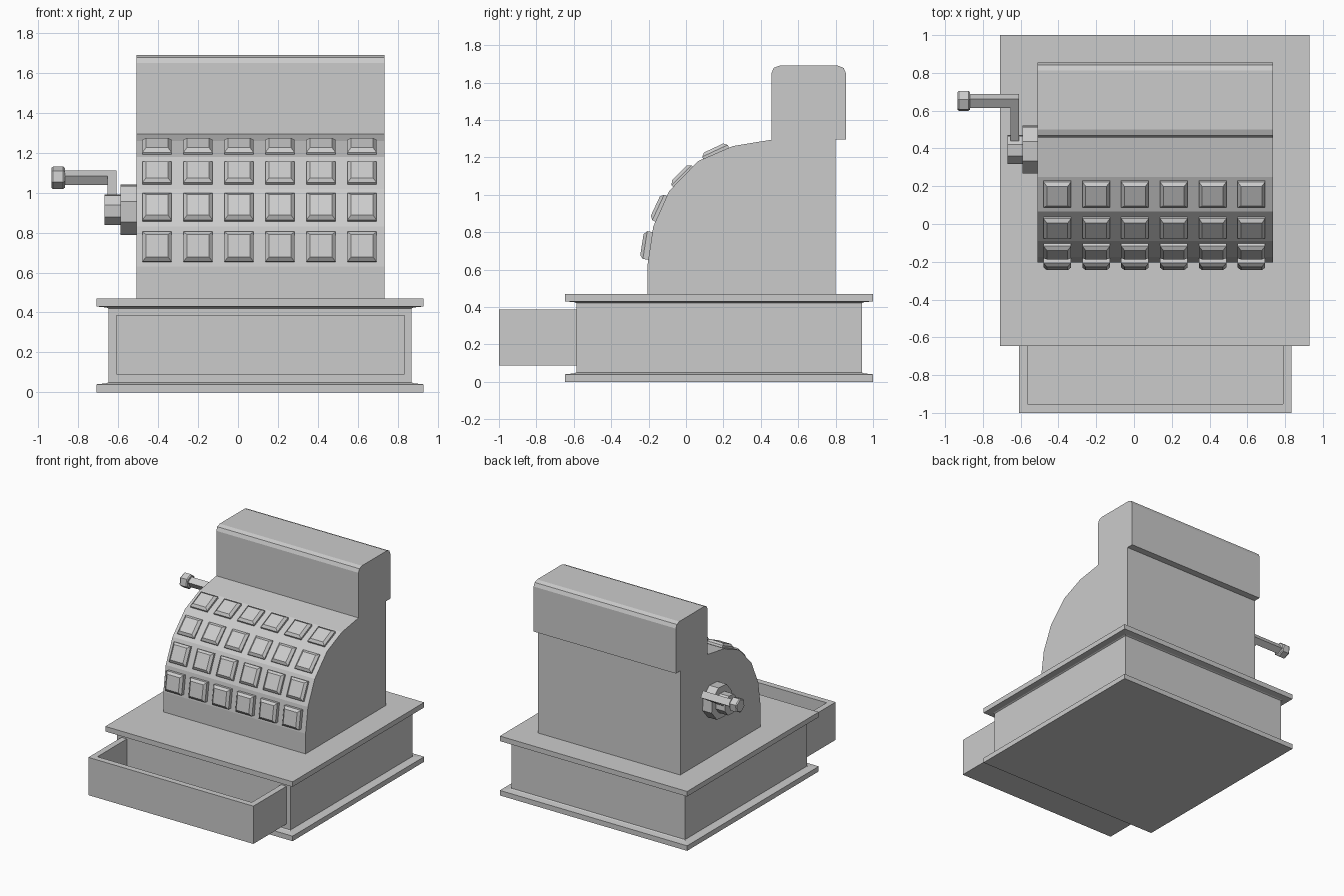
import bpy, bmesh, math
from mathutils import Vector, Matrix

if "Cube" in bpy.data.objects:
    bpy.data.objects.remove(bpy.data.objects["Cube"])


def finish(name, bm):
    bmesh.ops.recalc_face_normals(bm, faces=bm.faces)
    me = bpy.data.meshes.new(name)
    bm.to_mesh(me)
    bm.free()
    ob = bpy.data.objects.new(name, me)
    bpy.context.collection.objects.link(ob)
    return ob


def loft(name, rings):
    """Skin a list of equally long closed rings and cap both ends."""
    bm = bmesh.new()
    vr = [[bm.verts.new(p) for p in r] for r in rings]
    n = len(vr[0])
    for a, b in zip(vr, vr[1:]):
        for i in range(n):
            j = (i + 1) % n
            bm.faces.new((a[i], a[j], b[j], b[i]))
    bm.faces.new(vr[0])
    bm.faces.new(vr[-1])
    return finish(name, bm)


def rect(cx, cy, hx, hy, z):
    return [(cx + sx * hx, cy + sy * hy, z)
            for sx, sy in ((-1, -1), (1, -1), (1, 1), (-1, 1))]


def extrude_x(name, profile, x0, x1):
    return loft(name, [[(x, y, z) for y, z in profile] for x in (x0, x1)])


def prism_x(name, y, z, stations, sides, turn):
    """Polygonal rod along x; stations are (x, radius)."""
    angs = [math.radians(turn + 360 * i / sides) for i in range(sides)]
    return loft(name, [[(x, y + r * math.cos(a), z + r * math.sin(a)) for a in angs]
                       for x, r in stations])


# Base cabinet with overhanging top and bottom plates
steps = [(0, 0), (0, .04), (.05, .045), (.06, .05), (.06, .42), (.05, .425), (0, .43), (0, .47)]
loft("base_cabinet", [rect(.11, .177, .82 - i, .823 - i, z) for i, z in steps])

# Open drawer: outer shell up, over the rim, down to the floor
x0, x1, t, yb = -.61, .835, .047, -.5
cx, hx = (x0 + x1) / 2, (x1 - x0) / 2
cy, hy = (-1 + yb) / 2, (yb + 1) / 2
inner = lambda z: rect(cx, cy, hx - t, hy - t, z)
loft("drawer", [rect(cx, cy, hx, hy, .088), rect(cx, cy, hx, hy, .387), inner(.387), inner(.13)])

# Register body: faceted curved front and rounded display hood
body = [(-.205, .465), (-.205, .63), (-.175, .83), (-.09, 1.02), (.065, 1.18), (.25, 1.26),
        (.457, 1.294), (.457, 1.65), (.469, 1.678), (.5, 1.69), (.812, 1.69), (.843, 1.678),
        (.855, 1.65), (.855, 1.294), (.80, 1.294), (.80, .465)]
extrude_x("register_body", body, -.51, .735)

# Keys: four rows of six chamfered caps tilted along the curve
rows = [(-.214, .73, 9), (-.144, .93, 25), (-.02, 1.10, 45), (.157, 1.23, 65)]
for r, (y, z, tilt) in enumerate(rows):
    m = Matrix.Rotation(math.radians(90 - tilt), 4, 'X')
    for c in range(6):
        k = loft(f"key_{r + 1}_{c + 1}", [rect(0, 0, .073, .075, -.035),
                                          rect(0, 0, .073, .075, .005),
                                          rect(0, 0, .055, .057, .022)])
        k.matrix_world = Matrix.Translation((-.406 + c * .2055, y, z)) @ m

# Crank hub on the left side
prism_x("crank_flange", .395, .915, [(-.505, .133), (-.59, .133)], 8, 27)
prism_x("crank_hub", .395, .915, [(-.585, .08), (-.67, .08)], 8, 27)

# Crank arm: square bar rising from the hub, then bending outwards
a = Vector((0, .395, .915))
b = Vector((0, .652, 1.075))
d = (b - a).normalized()
n = Vector((0, -d.z, d.y)) * .027
ends = (a, b + d * .027)
arm = []
for p in ends:
    arm.append([p + n * s + Vector((x, 0, 0))
                for x, s in ((-.655, -1), (-.61, -1), (-.61, 1), (-.655, 1))])
loft("crank_arm", arm)
tilt = math.degrees(math.atan2(d.z, d.y))
prism_x("crank_handle", b.y, b.z, [(-.612, .038), (-.88, .038)], 4, 45 + tilt)
prism_x("crank_knob", b.y, b.z,
        [(-.868, .05), (-.876, .057), (-.927, .057), (-.935, .05)], 6, 22)
